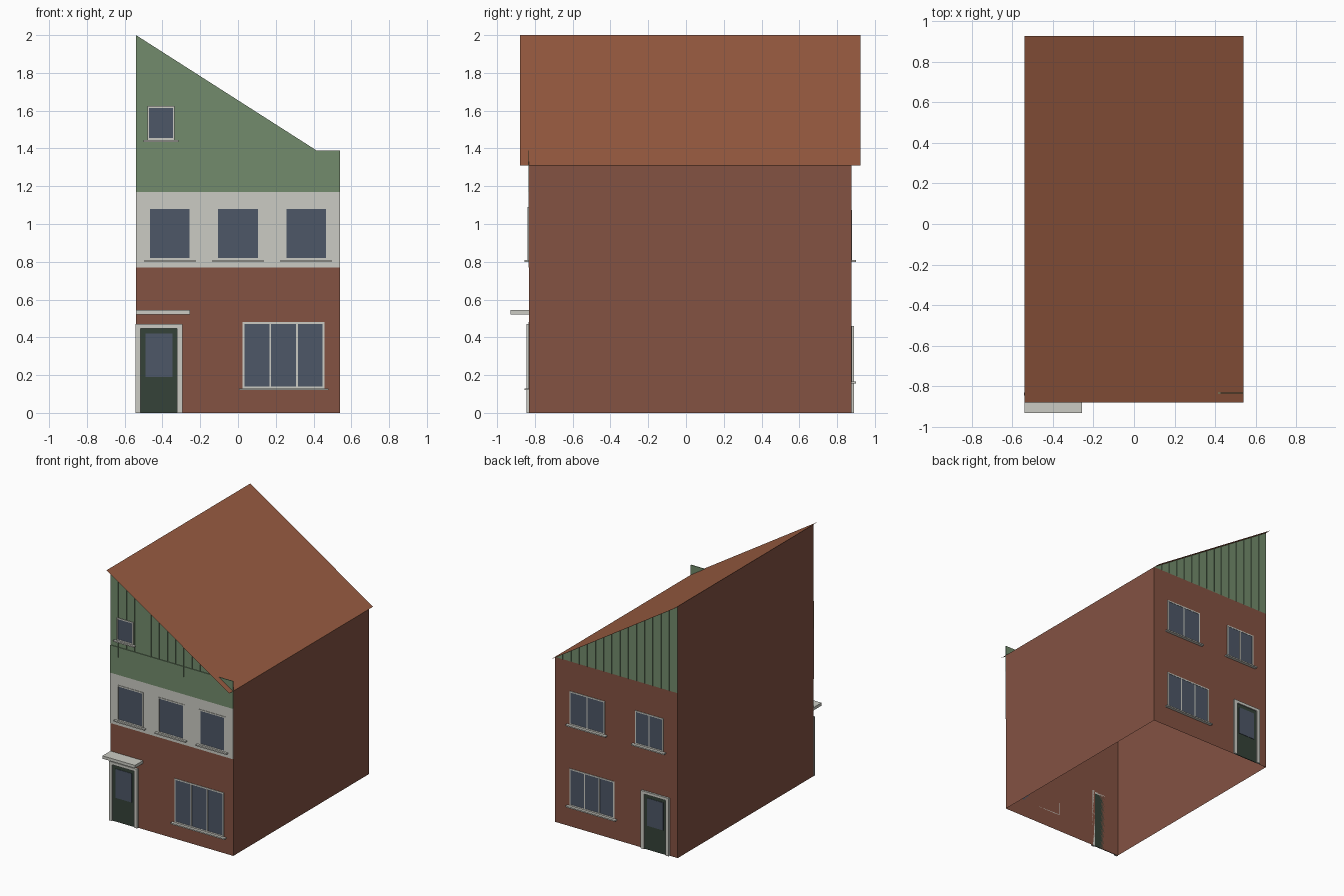
import bpy

if "Cube" in bpy.data.objects:
    bpy.data.objects.remove(bpy.data.objects["Cube"])

W, FRONT, BACK = 0.54, -0.83, 0.875
EAVE, RIDGE = 1.31, 2.0


def material(name, rgb):
    m = bpy.data.materials.new(name)
    m.diffuse_color = (*rgb, 1)
    m.use_nodes = True
    m.node_tree.nodes["Principled BSDF"].inputs["Base Color"].default_value = m.diffuse_color
    return m


BRICK = material("brick", (0.23, 0.085, 0.055))
ROOF = material("roof_tile", (0.33, 0.11, 0.055))
GREEN = material("green_cladding", (0.17, 0.26, 0.15))
CREAM = material("cream", (0.60, 0.60, 0.55))
GLASS = material("glass", (0.075, 0.095, 0.135))
DOOR = material("door_paint", (0.035, 0.055, 0.04))


def mesh(name, verts, faces, mat):
    me = bpy.data.meshes.new(name)
    me.from_pydata(verts, [], faces)
    me.materials.append(mat)
    ob = bpy.data.objects.new(name, me)
    bpy.context.collection.objects.link(ob)
    return ob


def boxes(name, items, mat):
    """One object from boxes given as (x0, x1, y0, y1, z0, z1)."""
    v, f = [], []
    for x0, x1, y0, y1, z0, z1 in items:
        y0, y1 = sorted((y0, y1))
        n = len(v)
        v += [(x, y, z) for z in (z0, z1)
              for x, y in ((x0, y0), (x1, y0), (x1, y1), (x0, y1))]
        f += [tuple(n + i for i in q) for q in
              ((3, 2, 1, 0), (4, 5, 6, 7), (0, 1, 5, 4),
               (1, 2, 6, 5), (2, 3, 7, 6), (3, 0, 4, 7))]
    return boxes_done(name, v, f, mat)


def boxes_done(name, v, f, mat):
    return mesh(name, v, f, mat)


def facade(side):
    """Wall plane y and outward direction."""
    return (FRONT, -1) if side == "front" else (BACK, 1)


def window(name, side, x0, x1, z0, z1, panes=1, base=0.0, bar=0.01):
    y, d = facade(side)
    y += d * base
    a, b = y, y + d * 0.004
    frame = [(x0, x1, a, b, z0, z0 + bar), (x0, x1, a, b, z1 - bar, z1)]
    step = (x1 - x0 - bar) / panes
    for i in range(panes + 1):
        x = x0 + i * step
        frame.append((x, x + bar, a, b, z0 + bar, z1 - bar))
    boxes(name + "_frame", frame, CREAM)
    boxes(name + "_glass", [(x0 + bar, x1 - bar, a, y + d * 0.002,
                             z0 + bar, z1 - bar)], GLASS)
    boxes(name + "_sill", [(x0 - 0.02, x1 + 0.02, a, facade(side)[0] + d * 0.025,
                            z0 - 0.01, z0)], CREAM)


def door(name, side, x0, x1, top):
    y, d = facade(side)
    f = y + d * 0.015
    boxes(name + "_frame", [(x0, x0 + 0.027, y, f, 0, top),
                            (x1 - 0.027, x1, y, f, 0, top),
                            (x0 + 0.027, x1 - 0.027, y, f, top - 0.022, top)], CREAM)
    boxes(name + "_leaf", [(x0 + 0.027, x1 - 0.027, y, y + d * 0.006,
                            0, top - 0.022)], DOOR)
    boxes(name + "_glass", [(x0 + 0.052, x1 - 0.052, y, y + d * 0.009,
                             0.19, top - 0.05)], GLASS)


# Brick shell, open below
shell = [(-W, FRONT, 0), (W, FRONT, 0), (W, BACK, 0), (-W, BACK, 0),
         (-W, FRONT, EAVE), (W, FRONT, EAVE), (W, BACK, EAVE), (-W, BACK, EAVE),
         (-W, FRONT, RIDGE), (-W, BACK, RIDGE)]
mesh("brick_walls", shell,
     [(0, 1, 5, 4), (1, 2, 6, 5), (2, 3, 7, 6), (3, 0, 4, 8, 9, 7)], BRICK)

# Single-pitch roof sheet
mesh("roof", [(-W, -0.88, RIDGE), (W, -0.88, EAVE), (W, 0.925, EAVE), (-W, 0.925, RIDGE)],
     [(0, 1, 2, 3)], ROOF)

# Clad gables with thin vertical fins
for side in ("front", "back"):
    y, d = facade(side)
    tri = (0, 1, 2) if d < 0 else (2, 1, 0)
    mesh(side + "_gable", [(-W, y, EAVE), (W, y, EAVE), (-W, y, RIDGE)], [tri], GREEN)
    v, f = [], []
    for i in range(1, 15):
        x = -W + 2 * W * i / 15
        top = RIDGE - (x + W) * (RIDGE - EAVE) / (2 * W)
        n = len(v)
        v += [(x, y, EAVE), (x, y + d * 0.006, EAVE), (x, y + d * 0.006, top), (x, y, top)]
        f.append((n, n + 1, n + 2, n + 3))
    mesh(side + "_gable_fins", v, f, GREEN)

# Front facade bands
boxes("green_band", [(-W, W, FRONT, FRONT - 0.005, 1.17, 1.39)], GREEN)
boxes("cream_band", [(-W, W, FRONT, FRONT - 0.005, 0.77, 1.17)], CREAM)

# Front openings
for i, x in enumerate((-0.361, 0.0, 0.361)):
    window(f"front_upper_window_{i + 1}", "front", x - 0.115, x + 0.115,
           0.81, 1.09, base=0.005)
window("attic_window", "front", -0.48, -0.335, 1.445, 1.625, base=0.006)
window("front_lower_window", "front", 0.025, 0.458, 0.13, 0.48, panes=3)
door("front_door", "front", -0.543, -0.295, 0.47)
boxes("door_canopy", [(-W, -0.255, FRONT, -0.93, 0.522, 0.545)], CREAM)

# Back openings
window("back_lower_window", "back", 0.015, 0.41, 0.165, 0.46, panes=3)
window("back_upper_window_wide", "back", 0.10, 0.41, 0.81, 1.075, panes=2)
window("back_upper_window_narrow", "back", -0.415, -0.165, 0.81, 1.075, panes=2)
door("back_door", "back", -0.47, -0.225, 0.46)
